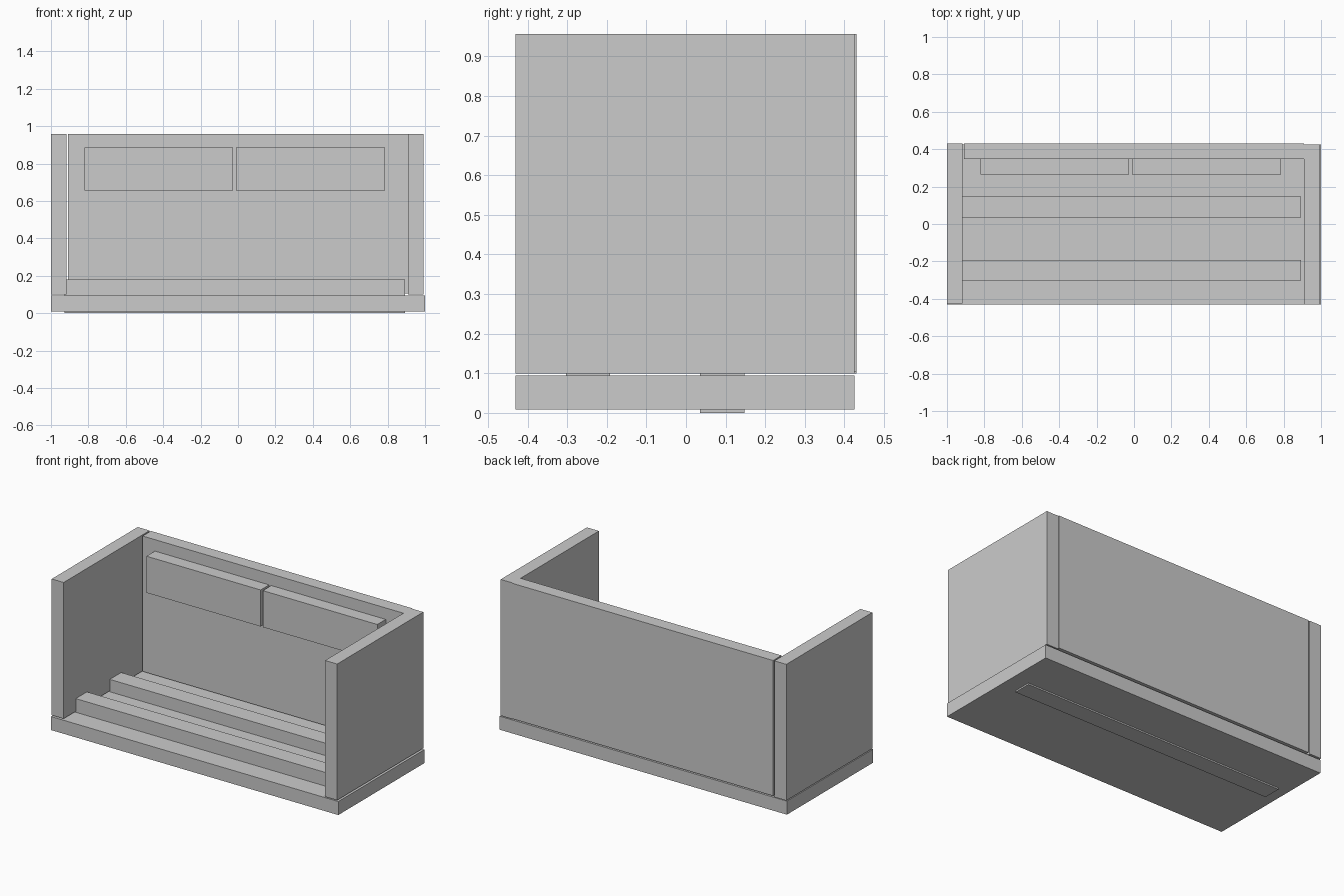
import bpy
import bmesh

if "Cube" in bpy.data.objects:
    bpy.data.objects.remove(bpy.data.objects["Cube"])


def box(name, x, y, z):
    """Axis-aligned box from (min, max) ranges."""
    bm = bmesh.new()
    bmesh.ops.create_cube(bm, size=1)
    for v in bm.verts:
        v.co = [r[0] if c < 0 else r[1] for c, r in zip(v.co, (x, y, z))]
    centre = [(r[0] + r[1]) / 2 for r in (x, y, z)]
    bmesh.ops.translate(bm, vec=[-c for c in centre], verts=bm.verts)
    mesh = bpy.data.meshes.new(name)
    bm.to_mesh(mesh)
    bm.free()
    obj = bpy.data.objects.new(name, mesh)
    obj.location = centre
    bpy.context.collection.objects.link(obj)
    return obj


# Base slab
box("base", (-1, 1), (-0.431, 0.425), (0.009, 0.094))

# Upright side and back panels
wall_z = (0.1, 0.957)
box("left_side_panel", (-1, -0.917), (-0.424, 0.431), wall_z)
box("right_side_panel", (0.908, 0.992), (-0.431, 0.426), wall_z)
box("back_panel", (-0.908, 0.908), (0.348, 0.431), (0.105, 0.957))

# Long rails running through the base
box("front_rail", (-0.928, 0.893), (-0.303, -0.192), (0.012, 0.18))
box("rear_rail", (-0.928, 0.893), (0.035, 0.148), (0.0, 0.172))

# Pair of blocks on the back panel
for side, x in (("left", (-0.822, -0.027)), ("right", (-0.012, 0.785))):
    box(side + "_back_block", x, (0.264, 0.35), (0.655, 0.885))
